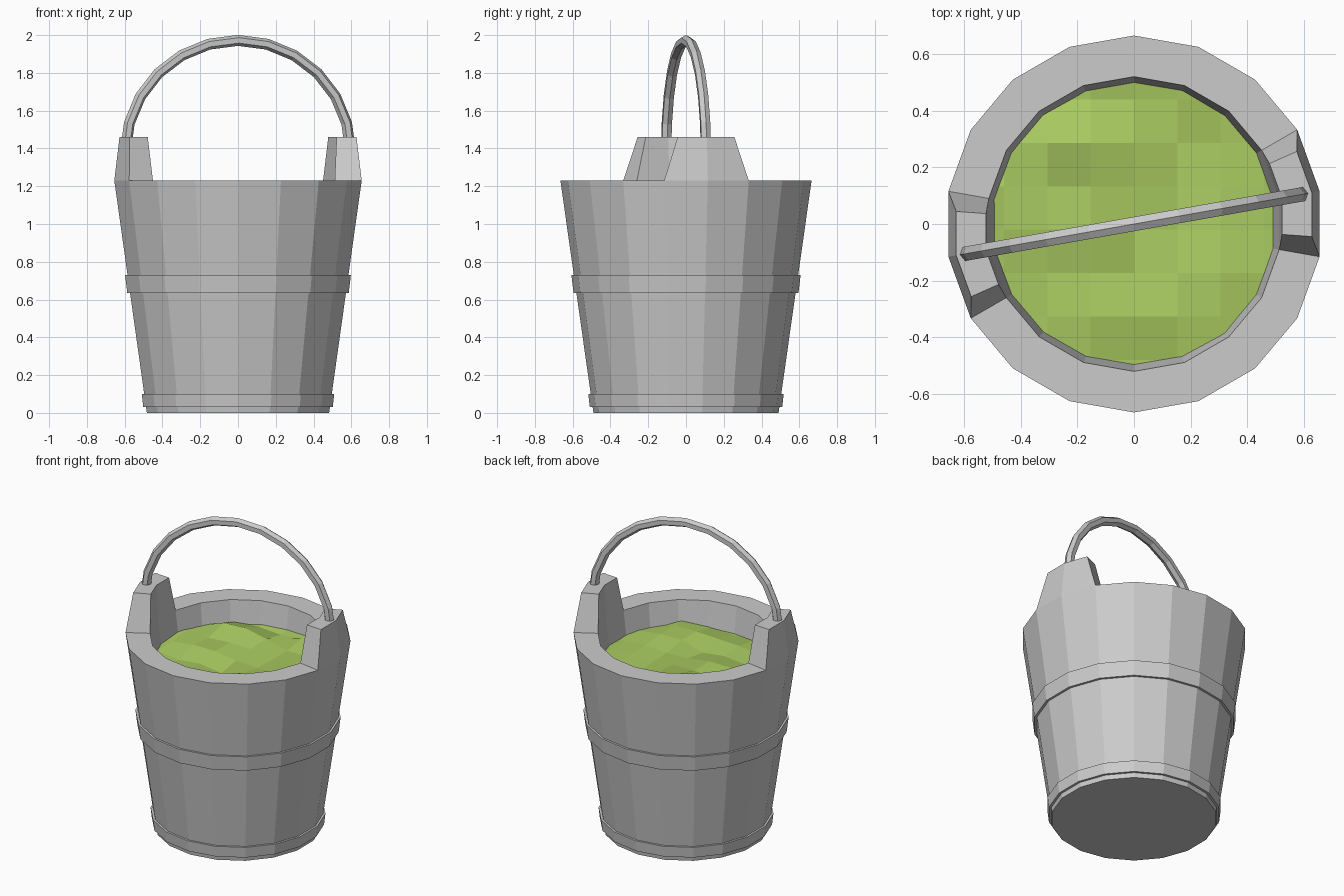
import bpy, bmesh, math, random
from mathutils import Vector

if "Cube" in bpy.data.objects:
    bpy.data.objects.remove(bpy.data.objects["Cube"])

SIDES = 18
STEP = 2 * math.pi / SIDES
RIM_Z, LUG_Z, WATER_Z = 1.23, 1.46, 1.08
R_BOTTOM, R_TOP, R_IN = 0.49, 0.665, 0.52
SLOPE = (R_TOP - R_BOTTOM) / RIM_Z


def polar(r, deg, z):
    a = math.radians(deg)
    return Vector((r * math.cos(a), r * math.sin(a), z))


def finish(bm, name):
    bmesh.ops.recalc_face_normals(bm, faces=bm.faces)
    mesh = bpy.data.meshes.new(name)
    bm.to_mesh(mesh)
    bm.free()
    obj = bpy.data.objects.new(name, mesh)
    bpy.context.collection.objects.link(obj)
    return obj


def skin(bm, rings, wrap=False):
    """Join successive closed rings of points with quads."""
    rows = [[bm.verts.new(p) for p in ring] for ring in rings]
    pairs = list(zip(rows, rows[1:])) + ([(rows[-1], rows[0])] if wrap else [])
    for a, b in pairs:
        for i in range(len(a)):
            j = (i + 1) % len(a)
            bm.faces.new((a[i], a[j], b[j], b[i]))
    return rows


def lathe(profile, name, wrap=False, cap=False):
    bm = bmesh.new()
    rows = skin(bm, [[polar(r, 10 + 20 * i, z) for i in range(SIDES)]
                     for r, z in profile], wrap)
    if cap:
        bm.faces.new(rows[0])
    return finish(bm, name)


# Tapered body with a thick rim; the inner wall runs down past the liquid
depth = 0.28
lathe([(R_BOTTOM, 0), (R_TOP, RIM_Z), (R_IN, RIM_Z),
       (R_IN - SLOPE * depth, RIM_Z - depth)], "bucket_body", cap=True)

# Two hoops around the body
for name, z0, z1 in (("lower_hoop", 0.03, 0.10), ("middle_hoop", 0.635, 0.73)):
    r0, r1 = R_BOTTOM + SLOPE * z0, R_BOTTOM + SLOPE * z1
    lathe([(r0 - 0.005, z0), (r0 + 0.015, z0),
           (r1 + 0.013, z1), (r1 - 0.005, z1)], name, wrap=True)


# Raised lugs, each two body sides wide and narrowing upwards
def lug_row(r, z, turn, t):
    a, m, b = (polar(r, turn + d, z) for d in (-10, 10, 30))
    return [m.lerp(a, t), m, m.lerp(b, t)]


for name, turn in (("right_lug", 0), ("left_lug", 180)):
    bm = bmesh.new()
    base = lug_row(R_TOP, RIM_Z, turn, 1) + lug_row(R_IN, RIM_Z, turn, 1)[::-1]
    top = lug_row(0.637, LUG_Z, turn, 0.7) + lug_row(0.53, LUG_Z, turn, 0.7)[::-1]
    v = skin(bm, [base, top])[1]
    bm.faces.new((v[0], v[1], v[4], v[5]))
    bm.faces.new((v[1], v[2], v[3], v[4]))
    finish(bm, name)

# Arched handle: six-sided tube turned ten degrees
bm = bmesh.new()
along, side = polar(1, 10, 0), polar(1, 100, 0)
rings = []
for k in range(13):
    a = math.pi * k / 12
    out = along * math.cos(a) + Vector((0, 0, math.sin(a)))
    centre = along * 0.605 * math.cos(a) + Vector((0, 0, 1.38 + 0.592 * math.sin(a)))
    rings.append([centre + 0.029 * (out * math.cos(s * math.pi / 3)
                                    + side * math.sin(s * math.pi / 3))
                  for s in range(6)])
rows = skin(bm, rings)
bm.faces.new(rows[0])
bm.faces.new(rows[-1])
finish(bm, "handle")

# Choppy liquid: a bumpy grid trimmed to the inner wall
random.seed(4)
bm = bmesh.new()
bmesh.ops.create_grid(bm, x_segments=8, y_segments=8, size=0.612)
for v in bm.verts:
    v.co.y -= 0.02
    peak = math.exp(-((v.co.x + 0.2) ** 2 + (v.co.y - 0.26) ** 2) / 0.03)
    v.co.z = WATER_Z + 0.08 * peak + random.uniform(-0.025, 0.025)
r_edge = (R_IN - SLOPE * (RIM_Z - WATER_Z)) * math.cos(STEP / 2) + 0.003
for i in range(SIDES):
    n = polar(1, 20 * i, 0)
    bmesh.ops.bisect_plane(bm, geom=bm.verts[:] + bm.edges[:] + bm.faces[:],
                           plane_co=n * r_edge, plane_no=n, clear_outer=True)
liquid = finish(bm, "liquid")
green = bpy.data.materials.new("green_liquid")
green.diffuse_color = (0.40, 0.60, 0.12, 1)
green.use_nodes = True
green.node_tree.nodes["Principled BSDF"].inputs["Base Color"].default_value = green.diffuse_color
liquid.data.materials.append(green)
